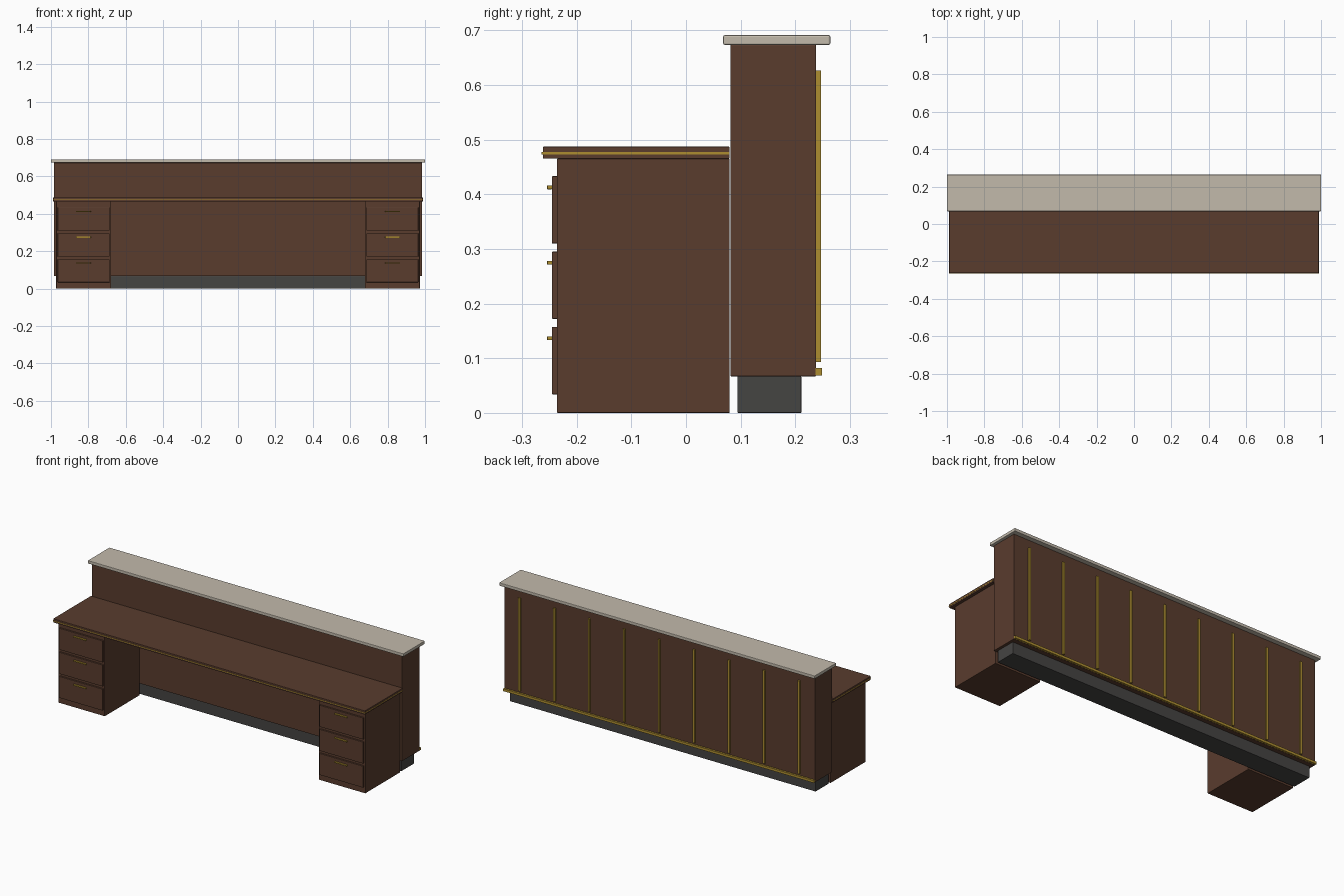
import bpy, bmesh

if "Cube" in bpy.data.objects:
    bpy.data.objects.remove(bpy.data.objects["Cube"])


def material(name, rgb):
    m = bpy.data.materials.new(name)
    m.diffuse_color = (*rgb, 1)
    m.use_nodes = True
    m.node_tree.nodes["Principled BSDF"].inputs["Base Color"].default_value = m.diffuse_color
    return m


wood = material("walnut", (0.10, 0.045, 0.027))
stone = material("pale_stone", (0.54, 0.49, 0.41))
brass = material("brass", (0.42, 0.27, 0.03))
dark = material("dark_plinth", (0.06, 0.058, 0.055))


def box(name, x, y, z, mat, bevel=0.0):
    """Box from (min, max) ranges, with an optional softened edge."""
    bm = bmesh.new()
    bmesh.ops.create_cube(bm, size=1)
    for v in bm.verts:
        v.co = [r[0] if c < 0 else r[1] for c, r in zip(v.co, (x, y, z))]
    mesh = bpy.data.meshes.new(name)
    bm.to_mesh(mesh)
    bm.free()
    mesh.materials.append(mat)
    ob = bpy.data.objects.new(name, mesh)
    bpy.context.collection.objects.link(ob)
    if bevel:
        mod = ob.modifiers.new("soft_edges", 'BEVEL')
        mod.width = bevel
        mod.segments = 2
    return ob


# Tall public-facing counter
box("counter_top", (-1, 1), (0.068, 0.264), (0.673, 0.691), stone, 0.003)
box("counter_body", (-0.984, 0.984), (0.081, 0.238), (0.067, 0.673), wood, 0.0015)
box("plinth", (-0.969, 0.969), (0.094, 0.211), (0, 0.067), dark, 0.0015)

# Brass trim on the public side
box("base_trim", (-0.984, 0.984), (0.237, 0.249), (0.068, 0.082), brass)
for i in range(9):
    cx = -0.886 + i * 0.2215
    box(f"vertical_trim_{i + 1}", (cx - 0.006, cx + 0.006), (0.237, 0.247),
        (0.093, 0.626), brass)

# Lower worktop with inlaid brass line
box("worktop", (-0.988, 0.988), (-0.262, 0.08), (0.465, 0.487), wood, 0.0015)
box("worktop_inlay", (-0.989, 0.989), (-0.264, 0.08), (0.473, 0.477), brass)

# Drawer pedestals, one at each end
for side, s in (("left", -1), ("right", 1)):
    def span(a, b):
        return tuple(sorted((s * a, s * b)))

    box(f"{side}_pedestal", span(0.679, 0.972), (-0.236, 0.08), (0, 0.465), wood, 0.0015)
    for i in range(3):
        z0 = 0.034 + i * 0.138
        box(f"{side}_drawer_{i + 1}", span(0.687, 0.964), (-0.245, -0.235),
            (z0, z0 + 0.123), wood, 0.001)
        box(f"{side}_handle_{i + 1}", span(0.787, 0.867), (-0.254, -0.245),
            (z0 + 0.099, z0 + 0.106), brass, 0.001)
